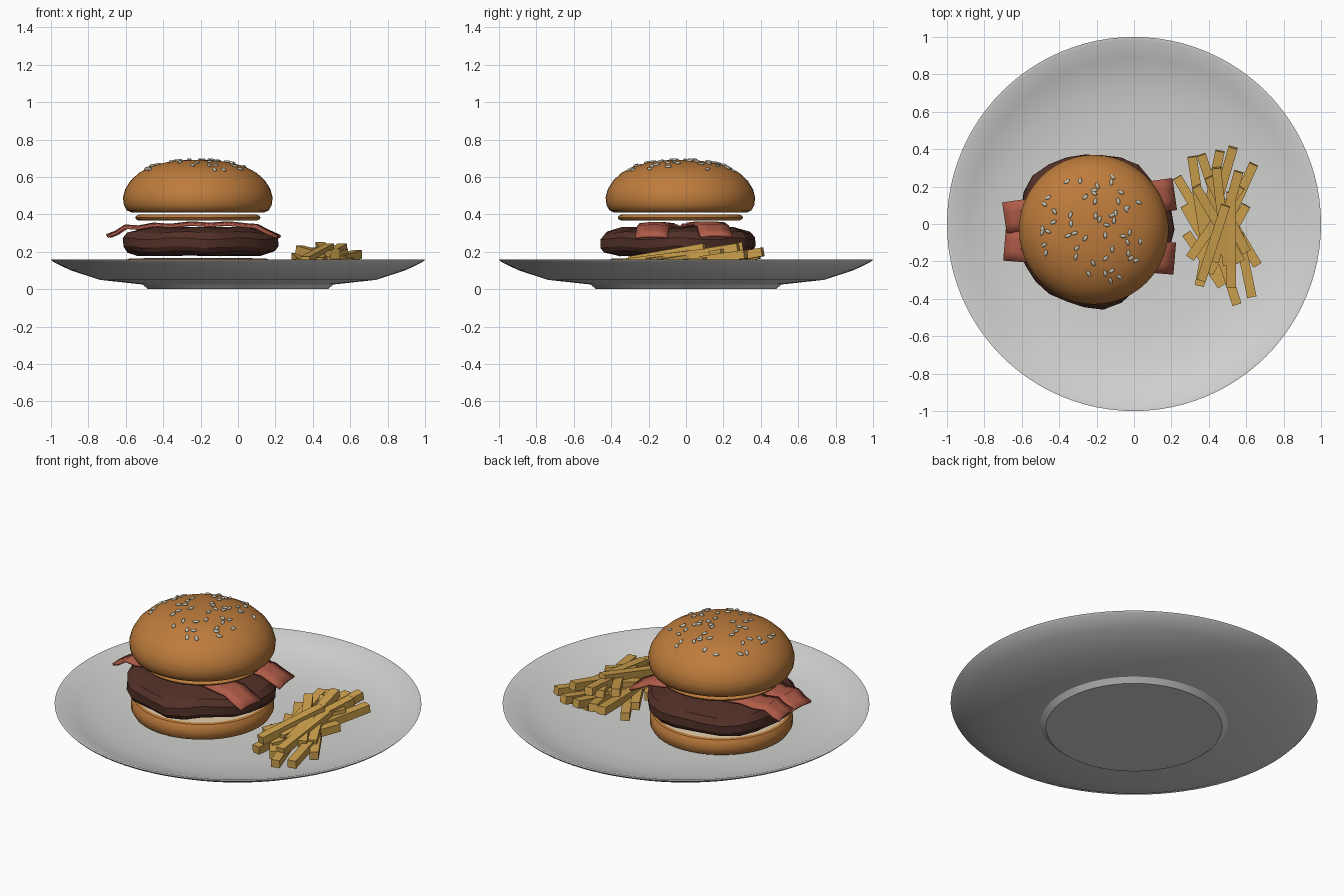
import bpy, bmesh, math, random
from mathutils import Vector, Matrix

random.seed(4)
if "Cube" in bpy.data.objects:
    bpy.data.objects.remove(bpy.data.objects["Cube"])

BURGER = (-0.215, -0.03)


def material(name, rgb):
    m = bpy.data.materials.new(name)
    m.use_nodes = True
    m.diffuse_color = (*rgb, 1)
    m.node_tree.nodes["Principled BSDF"].inputs["Base Color"].default_value = (*rgb, 1)
    return m


ceramic = material("pale ceramic", (0.65, 0.65, 0.64))
bread = material("toasted bread", (0.51, 0.20, 0.045))
crumb = material("bread crumb", (0.68, 0.55, 0.36))
meat = material("grilled meat", (0.085, 0.030, 0.021))
pork = material("cured pork", (0.43, 0.105, 0.065))
potato = material("fried potato", (0.62, 0.36, 0.075))
sesame = material("sesame", (0.55, 0.53, 0.43))


def finish(bm, name, mats, smooth=None):
    bmesh.ops.recalc_face_normals(bm, faces=bm.faces)
    mesh = bpy.data.meshes.new(name)
    bm.to_mesh(mesh)
    bm.free()
    ob = bpy.data.objects.new(name, mesh)
    bpy.context.collection.objects.link(ob)
    for m in mats:
        mesh.materials.append(m)
    if smooth:
        bpy.ops.object.select_all(action="DESELECT")
        ob.select_set(True)
        bpy.context.view_layer.objects.active = ob
        bpy.ops.object.shade_smooth_by_angle(angle=math.radians(smooth))
    return ob


def lathe(profile, segments, centre=(0, 0), wobble=None):
    """Spin (radius, z) points about a vertical axis."""
    bm = bmesh.new()
    rings = []
    for i, (r, z) in enumerate(profile):
        if r == 0:
            rings.append([bm.verts.new((*centre, z))] * segments)
            continue
        ring = []
        for k in range(segments):
            a = math.tau * k / segments
            rr, zz = wobble(r, z, a) if wobble else (r, z)
            ring.append(bm.verts.new((centre[0] + rr * math.cos(a), centre[1] + rr * math.sin(a), zz)))
        rings.append(ring)
    for lo, hi in zip(rings, rings[1:]):
        for k in range(segments):
            n = (k + 1) % segments
            bm.faces.new(list(dict.fromkeys((lo[k], lo[n], hi[n], hi[k]))))
    return bm


# Plate with a raised foot and a thin rim
plate = [(0, 0), (0.48, 0), (0.51, 0.025), (0.74, 0.05), (0.9, 0.103), (0.99, 0.147), (1, 0.158),
         (0.98, 0.157), (0.89, 0.118), (0.74, 0.075), (0.55, 0.058), (0.3, 0.052), (0, 0.05)]
finish(lathe(plate, 96), "plate", [ceramic], 28)

# Bottom bun with a paler cut face
base = [(0, 0.055), (0.34, 0.055), (0.375, 0.07), (0.39, 0.095), (0.39, 0.135), (0.375, 0.16), (0.36, 0.165), (0, 0.167)]
bottom_bun = finish(lathe(base, 48, BURGER), "bottom_bun", [bread, crumb], 35)
for f in bottom_bun.data.polygons:
    if f.center.z > 0.165:
        f.material_index = 1


# Uneven patty
def lumpy(r, z, a):
    bump = 0.012 * math.sin(5 * a + 9 * z) + 0.01 * math.sin(3 * a + 1) + 0.006 * math.sin(8 * a)
    return r + bump * r / 0.4, z + 0.006 * math.sin(7 * a + 20 * r)


patty = [(0, 0.18), (0.34, 0.182), (0.395, 0.2), (0.412, 0.225), (0.412, 0.27), (0.385, 0.303), (0.3, 0.328), (0, 0.333)]
finish(lathe(patty, 26, BURGER, lumpy), "patty", [meat], 25)

# Two wavy bacon strips lying across the patty
DRAPE = [(-0.69, 0.285), (-0.65, 0.3), (-0.6, 0.333), (-0.53, 0.328), (-0.45, 0.343), (-0.36, 0.337),
         (-0.25, 0.35), (-0.15, 0.343), (-0.05, 0.35), (0.04, 0.34), (0.1, 0.336), (0.16, 0.305), (0.215, 0.28)]


def bacon(name, y_start, y_end, width, lift):
    bm = bmesh.new()
    x0, x1 = DRAPE[0][0], DRAPE[-1][0]
    slope = (y_end - y_start) / (x1 - x0)
    rows = []
    for x, z in DRAPE:
        y = y_start + slope * (x - x0)
        row = []
        for s in (-0.5, -0.17, 0.17, 0.5):
            ripple = 0.004 * math.cos(math.tau * s)
            row.append(bm.verts.new((x - slope * s * width, y + s * width, z + lift + ripple)))
        rows.append(row)
    for a, b in zip(rows, rows[1:]):
        for k in range(3):
            bm.faces.new((a[k], b[k], b[k + 1], a[k + 1]))
    ob = finish(bm, name, [pork], 35)
    solid = ob.modifiers.new("thickness", "SOLIDIFY")
    solid.thickness = 0.014
    solid.offset = 0


bacon("bacon_back", 0.03, 0.16, 0.17, 0.004)
bacon("bacon_front", -0.11, -0.185, 0.17, 0)

# Thin bread layer under the crown
slice_profile = [(0, 0.366), (0.315, 0.366), (0.33, 0.374), (0.335, 0.383), (0.33, 0.392), (0.315, 0.399), (0, 0.399)]
finish(lathe(slice_profile, 48, BURGER), "bread_layer", [bread], 50)

# Top bun
CROWN = [(0, 0.41), (0.355, 0.41), (0.38, 0.422), (0.395, 0.45), (0.4, 0.49), (0.388, 0.535), (0.36, 0.58),
         (0.315, 0.622), (0.25, 0.657), (0.17, 0.678), (0.085, 0.689), (0, 0.692)]
finish(lathe(CROWN, 48, BURGER), "top_bun", [bread], 40)


def crown_height(r):
    for (r1, z1), (r0, z0) in zip(CROWN[4:], CROWN[5:]):
        if r0 <= r <= r1:
            t = (r - r0) / (r1 - r0)
            return z0 + t * (z1 - z0), (z1 - z0) / (r1 - r0)


# Sesame seeds scattered over the crown
bm = bmesh.new()
for _ in range(52):
    r = 0.30 * math.sqrt(random.random())
    a = random.uniform(0, math.tau)
    z, slope = crown_height(r)
    normal = Vector((-slope * math.cos(a), -slope * math.sin(a), 1))
    turn = normal.to_track_quat("Z", "Y").to_matrix().to_4x4()
    place = Matrix.Translation((BURGER[0] + r * math.cos(a), BURGER[1] + r * math.sin(a), z + 0.003))
    spin = Matrix.Rotation(random.uniform(0, math.tau), 4, "Z")
    bmesh.ops.create_uvsphere(bm, u_segments=8, v_segments=6, radius=1,
                              matrix=place @ turn @ spin @ Matrix.Diagonal((0.019, 0.010, 0.007, 1)))
finish(bm, "sesame_seeds", [sesame], 60)

# Heap of fries: back end and front end of each, lowest layer first
FRIES = [(0.23, 0.25, 0.44, -0.1), (0.27, 0.1, 0.5, -0.3), (0.28, -0.05, 0.47, -0.33), (0.47, 0.3, 0.35, -0.33),
         (0.5, 0.05, 0.66, -0.22), (0.42, -0.02, 0.55, -0.43), (0.56, -0.05, 0.63, -0.39), (0.6, 0.1, 0.4, -0.26),
         (0.31, 0.36, 0.38, -0.1), (0.36, 0.37, 0.5, -0.05), (0.46, 0.39, 0.38, 0), (0.64, 0.32, 0.45, -0.1),
         (0.53, 0.41, 0.42, 0.03), (0.57, 0.2, 0.3, -0.18), (0.4, 0.25, 0.6, -0.15), (0.52, 0.17, 0.52, -0.34),
         (0.33, 0.2, 0.57, -0.2), (0.56, 0.28, 0.43, -0.2), (0.44, 0.3, 0.5, -0.22), (0.49, 0.1, 0.36, -0.3)]
bm = bmesh.new()
for i, (xa, ya, xb, yb) in enumerate(FRIES):
    layer = i / (len(FRIES) - 1)
    back = Vector((xa, ya, 0.095 + 0.12 * layer + 0.07 * max(ya, 0)))
    front = Vector((xb, yb, 0.092 + 0.06 * layer))
    axis = front - back
    turn = axis.to_track_quat("Y", "Z").to_matrix().to_4x4()
    size = Matrix.Diagonal((0.05, axis.length, 0.046, 1))
    bmesh.ops.create_cube(bm, size=1, matrix=Matrix.Translation((back + front) / 2) @ turn @ size)
finish(bm, "fries", [potato])
